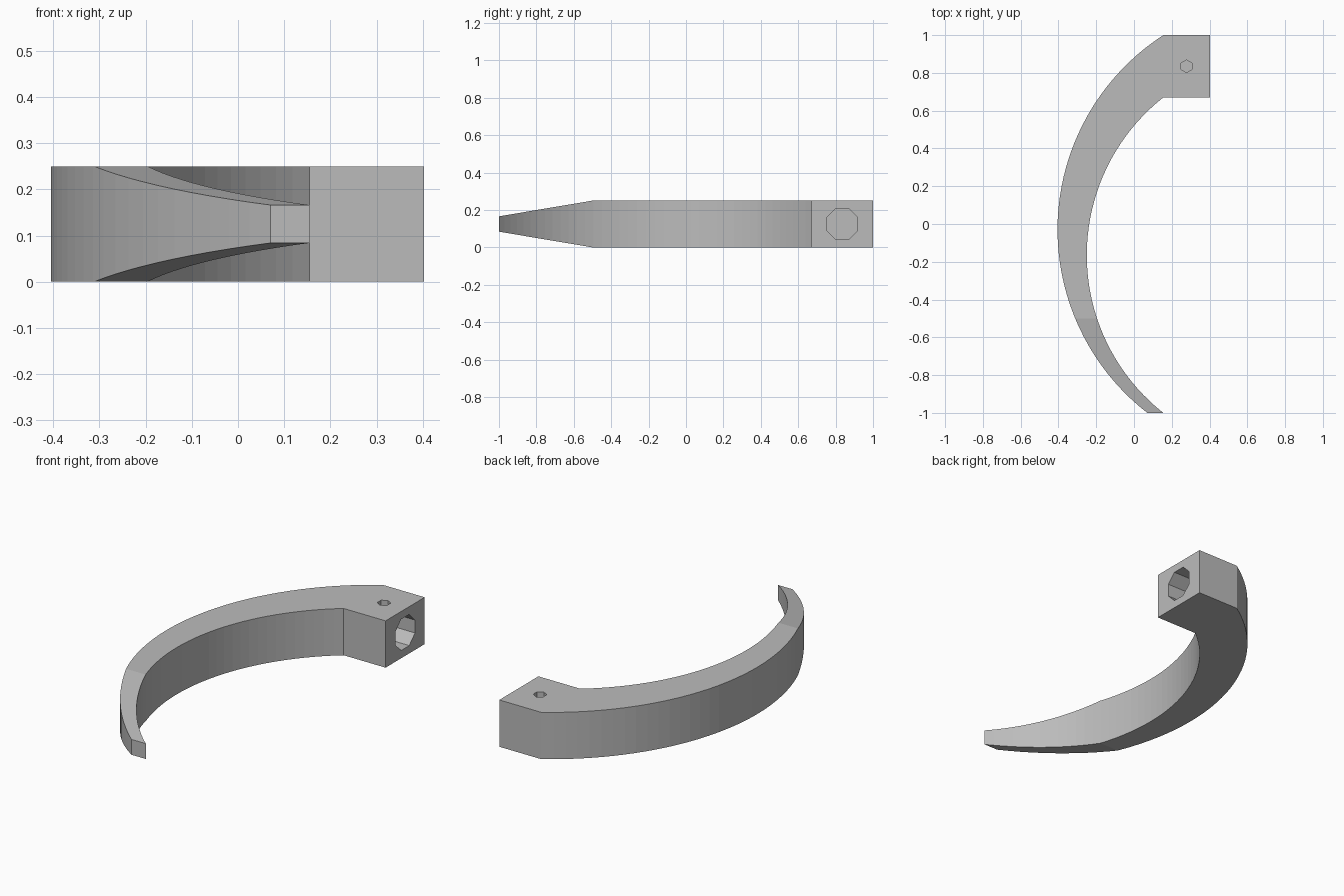
import bpy, bmesh
from math import asin, cos, sin, pi
from mathutils import Vector

cube = bpy.data.objects.get("Cube")
if cube:
    bpy.data.objects.remove(cube)

HEIGHT, TIP_LOW, TAPER_Y = 0.25, 0.084, -0.5
STEPS = 40

grey = bpy.data.materials.new("light grey")
grey.use_nodes = True
colour = (0.5, 0.5, 0.5, 1)
grey.diffuse_color = colour
grey.node_tree.nodes["Principled BSDF"].inputs["Base Color"].default_value = colour


def arc(cx, cy, r, y0, y1):
    """Points on the -x side of a circle, from y0 to y1."""
    a0, a1 = asin((y0 - cy) / r), asin((y1 - cy) / r)
    angles = [a0 + (a1 - a0) * i / STEPS for i in range(STEPS + 1)]
    return [(cx - r * cos(a), cy + r * sin(a)) for a in angles]


def make_object(name, bm):
    bmesh.ops.recalc_face_normals(bm, faces=bm.faces)
    mesh = bpy.data.meshes.new(name)
    bm.to_mesh(mesh)
    bm.free()
    mesh.materials.append(grey)
    obj = bpy.data.objects.new(name, mesh)
    bpy.context.collection.objects.link(obj)
    return obj


def prism(name, outline, offset):
    """Extrude a closed outline along an offset."""
    bm = bmesh.new()
    base = bm.faces.new([bm.verts.new(p) for p in outline])
    top = bmesh.ops.extrude_face_region(bm, geom=[base], use_keep_orig=True)
    moved = [v for v in top["geom"] if isinstance(v, bmesh.types.BMVert)]
    bmesh.ops.translate(bm, verts=moved, vec=offset)
    return make_object(name, bm)


def drill(target, cutter):
    mod = target.modifiers.new("hole", "BOOLEAN")
    mod.operation, mod.solver, mod.object = "DIFFERENCE", "EXACT", cutter
    cutter.hide_render = True
    bpy.context.view_layer.objects.active = target
    bpy.ops.object.modifier_apply(modifier=mod.name)
    bpy.data.objects.remove(cutter)


# Curved blade and square socket block as one outline
outer = arc(0.822, -0.03, 1.227, 1.0, -1.0)
inner = arc(0.813, -0.165, 1.063, -1.0, 0.67)
block = [(0.403, 0.67), (0.403, 1.0)]
outline = [(x, y, 0) for x, y in outer + inner + block]
hook = prism("curved_hook", outline, Vector((0, 0, HEIGHT)))

# Thin the blade towards its tip
bm = bmesh.new()
bm.from_mesh(hook.data)
bmesh.ops.bisect_plane(bm, geom=bm.verts[:] + bm.edges[:] + bm.faces[:],
                       plane_co=(0, TAPER_Y, 0), plane_no=(0, 1, 0))
for v in bm.verts:
    t = max(0, (TAPER_Y - v.co.y) / (TAPER_Y + 1))
    v.co.z += t * TIP_LOW * (1 if v.co.z < HEIGHT / 2 else -1)
bm.to_mesh(hook.data)
bm.free()

# Eight-sided bore in the end of the block
r = 0.09
ring = [pi / 8 + i * pi / 4 for i in range(8)]
bore = prism("bore_cutter", [(0.155, 0.835 + r * cos(a), 0.125 + r * sin(a)) for a in ring],
             Vector((0.4, 0, 0)))
drill(hook, bore)

# Six-sided pin hole from the top into the bore
r = 0.033
ring = [pi / 6 + i * pi / 3 for i in range(6)]
pin = prism("pin_cutter", [(0.278 + r * cos(a), 0.835 + r * sin(a), 0.125) for a in ring],
            Vector((0, 0, 0.3)))
drill(hook, pin)
